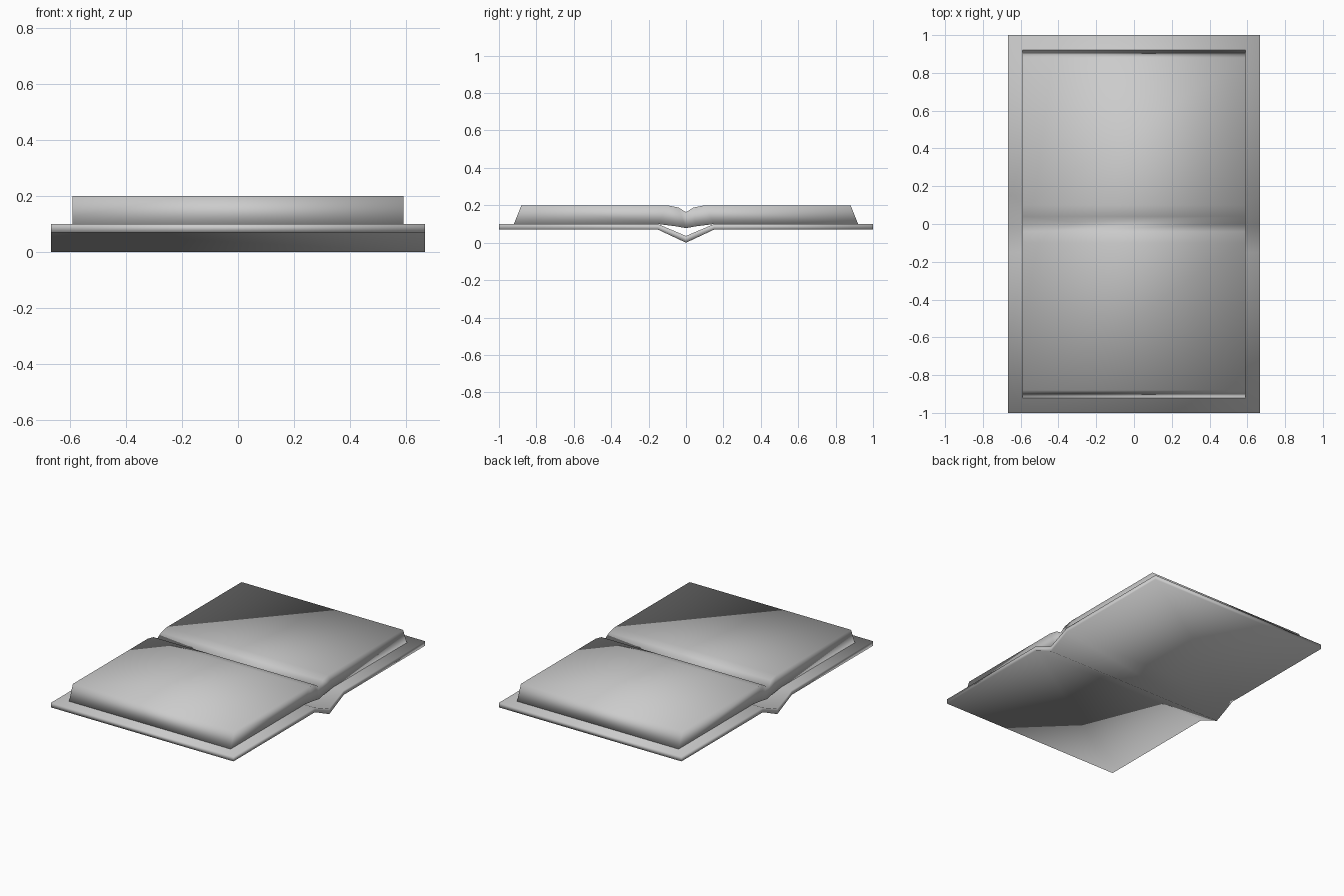
import bpy, bmesh

if "Cube" in bpy.data.objects:
    bpy.data.objects.remove(bpy.data.objects["Cube"])

grey = bpy.data.materials.new("plain grey")
grey.diffuse_color = (0.6, 0.6, 0.6, 1)
grey.use_nodes = True
grey.node_tree.nodes["Principled BSDF"].inputs["Base Color"].default_value = grey.diffuse_color


def extrude_strip(name, half_width, upper, lower):
    """Sweep a paired upper/lower outline (y, z), mirrored in y, along x."""
    upper = upper + [(-y, z) for y, z in upper[-2::-1]]
    lower = lower + [(-y, z) for y, z in lower[-2::-1]]
    bm = bmesh.new()
    rows = [[[bm.verts.new((x, y, z)) for y, z in line] for line in (upper, lower)]
            for x in (-half_width, half_width)]
    (lu, ll), (ru, rl) = rows
    n = len(upper)
    for i in range(n - 1):
        for a, b in ((lu, ru), (ll, rl), (lu, ll), (ru, rl)):
            bm.faces.new((a[i], a[i + 1], b[i + 1], b[i]))
    for i in (0, n - 1):
        bm.faces.new((lu[i], ll[i], rl[i], ru[i]))
    bmesh.ops.recalc_face_normals(bm, faces=bm.faces)
    for f in bm.faces:
        f.smooth = True
    mesh = bpy.data.meshes.new(name)
    bm.to_mesh(mesh)
    bm.free()
    mesh.materials.append(grey)
    obj = bpy.data.objects.new(name, mesh)
    bpy.context.collection.objects.link(obj)
    return obj


# open cover with a V-shaped spine
extrude_strip("book_cover", 0.667,
              [(-1, 0.1), (-0.15, 0.1), (0, 0.036)],
              [(-1, 0.07), (-0.15, 0.07), (0, 0)])

# page block with sloped fore-edges and a rounded gutter
extrude_strip("page_block", 0.59,
              [(-0.88, 0.2), (-0.10, 0.2), (-0.04, 0.188), (0, 0.163)],
              [(-0.92, 0.1), (-0.15, 0.1), (-0.05, 0.087), (0, 0.078)])
